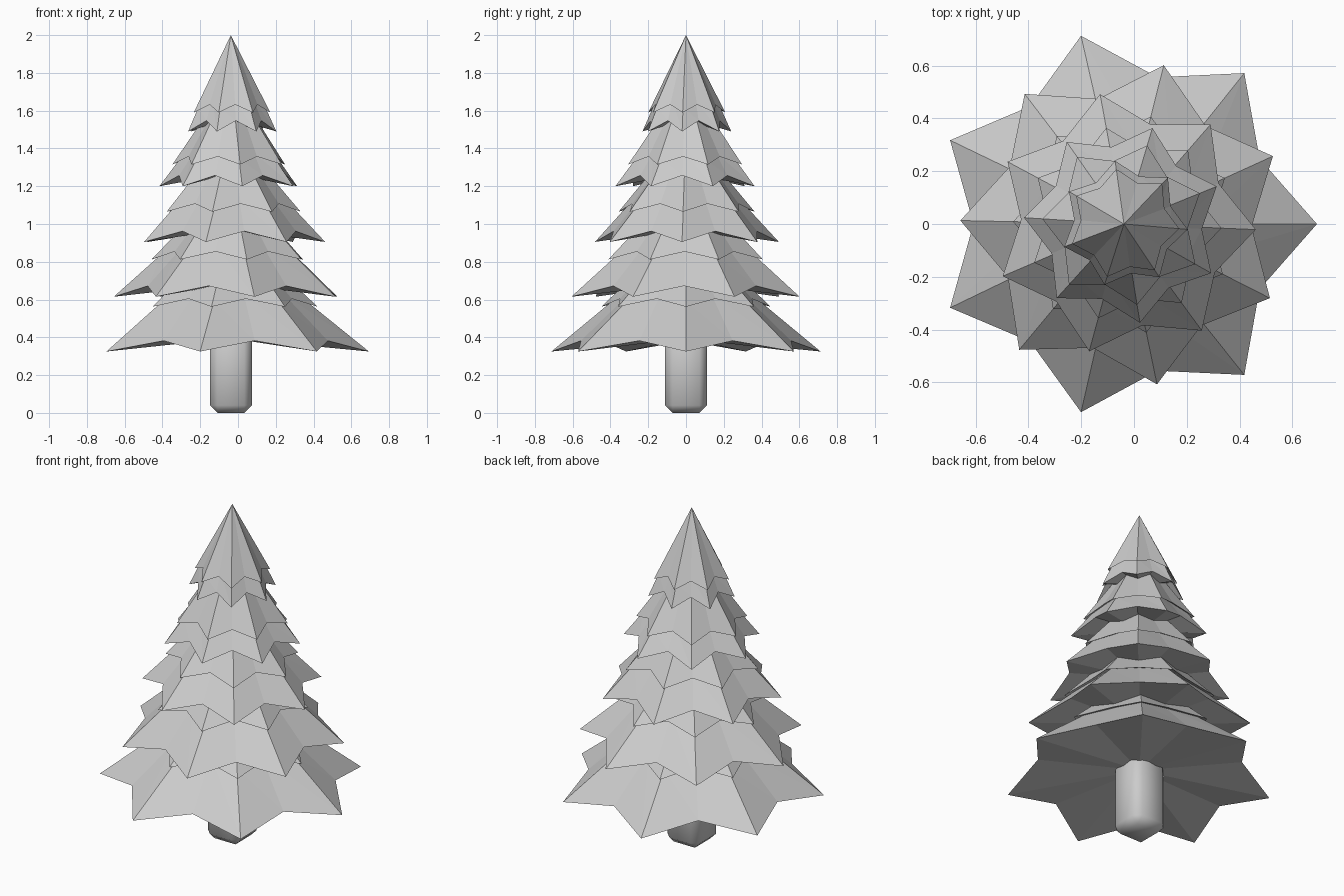
import bpy, bmesh, math

if "Cube" in bpy.data.objects:
    bpy.data.objects.remove(bpy.data.objects["Cube"])

CX = -0.038          # trunk axis is slightly off centre
POINTS = 7           # branch tips per tier
VALLEY = 0.78        # valley radius relative to tip radius

grey = bpy.data.materials.new("light grey")
grey.diffuse_color = (0.6, 0.6, 0.6, 1)
grey.use_nodes = True
grey.node_tree.nodes["Principled BSDF"].inputs["Base Color"].default_value = grey.diffuse_color


def star_ring(bm, radius, z, rise, turn):
    """Star-shaped loop: drooping tips, raised valleys."""
    ring = []
    for i in range(POINTS * 2):
        a = turn + math.pi * i / POINTS
        r = radius * (VALLEY if i % 2 else 1)
        ring.append(bm.verts.new((CX + r * math.cos(a), r * math.sin(a),
                                  z + (rise if i % 2 else 0))))
    return ring


def fan(bm, ring, z):
    tip = bm.verts.new((CX, 0, z))
    for i in range(len(ring)):
        bm.faces.new((tip, ring[i], ring[(i + 1) % len(ring)]))


def bridge(bm, a, b):
    for i in range(len(a)):
        j = (i + 1) % len(a)
        bm.faces.new((a[i], b[i], b[j]))
        bm.faces.new((a[i], b[j], a[j]))


def finish(bm, name, smooth=False):
    bmesh.ops.recalc_face_normals(bm, faces=bm.faces)
    for f in bm.faces:
        f.smooth = smooth
    me = bpy.data.meshes.new(name)
    bm.to_mesh(me)
    bm.free()
    me.materials.append(grey)
    bpy.context.collection.objects.link(bpy.data.objects.new(name, me))


def foliage_tier(name, turn, apex, upper_r, upper_z, lower_r, lower_z):
    bm = bmesh.new()
    upper = star_ring(bm, upper_r, upper_z, 0.042, turn)
    tuck = star_ring(bm, upper_r * 0.87, upper_z + 0.03, 0.035, turn)
    lower = star_ring(bm, lower_r, lower_z, 0.057, turn)
    fan(bm, upper, apex)             # upper cone
    bridge(bm, upper, tuck)          # underside of the upper lip
    bridge(bm, tuck, lower)          # lower skirt
    fan(bm, lower, lower_z + 0.07)   # underside
    finish(bm, name)


# Foliage, bottom to top: apex z, upper rim radius and z, lower rim radius and z
tiers = [(0.99, 0.46, 0.562, 0.731, 0.325),
         (1.25, 0.42, 0.812, 0.620, 0.615),
         (1.50, 0.37, 1.065, 0.500, 0.905),
         (1.77, 0.31, 1.315, 0.379, 1.200),
         (2.00, 0.21, 1.590, 0.242, 1.490)]
for n, t in enumerate(tiers):
    foliage_tier(f"foliage_tier_{n + 1}", math.radians(24.5 * n), *t)

# Trunk: chamfered, smooth-shaded square post
bm = bmesh.new()
bmesh.ops.create_cube(bm, size=1)
for v in bm.verts:
    v.co.x = CX + v.co.x * 0.222
    v.co.y *= 0.222
    v.co.z = (v.co.z + 0.5) * 0.5
bmesh.ops.bevel(bm, geom=bm.edges[:], offset=0.04, segments=1, affect='EDGES')
finish(bm, "trunk", smooth=True)
